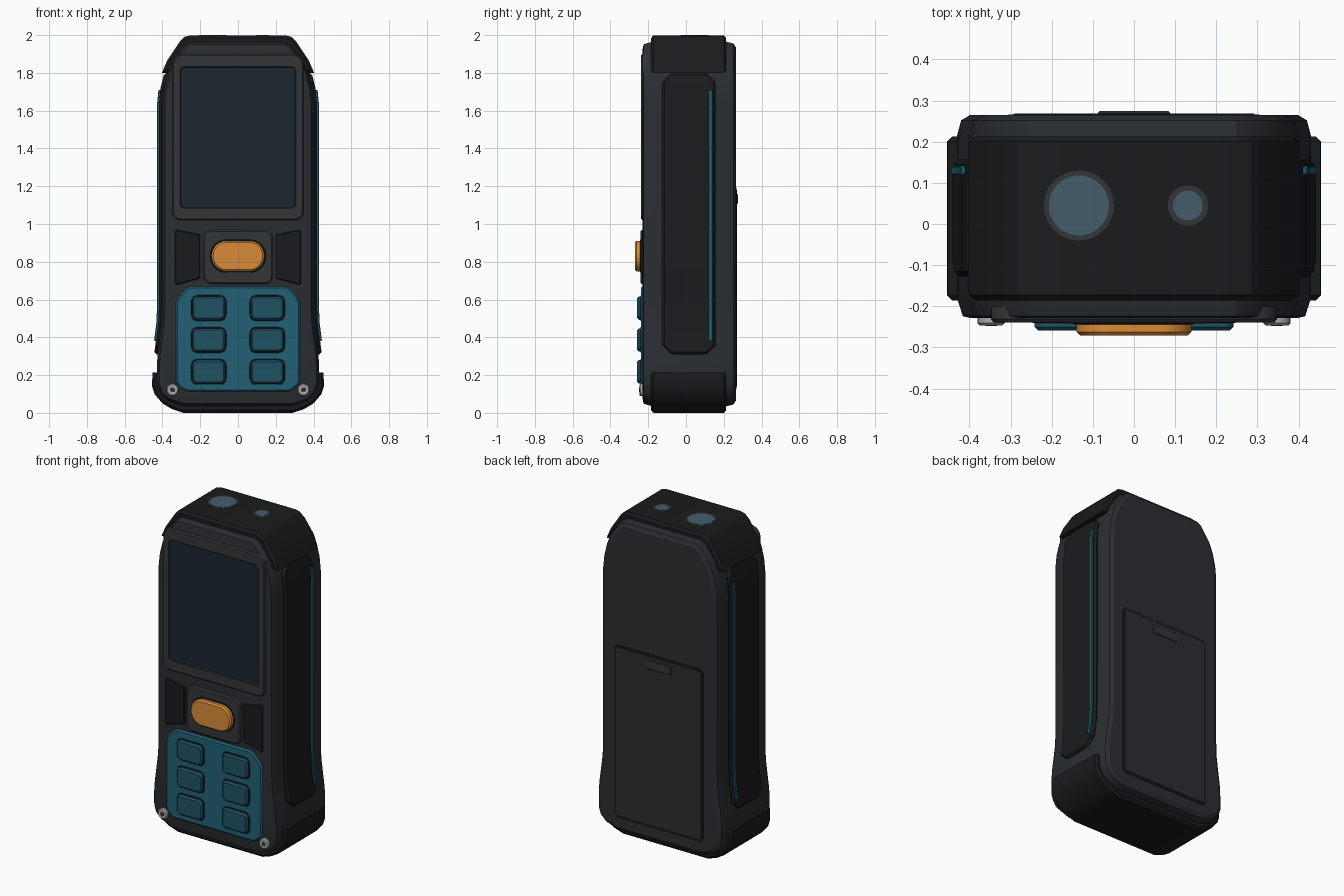
import bpy, bmesh
from math import sin, cos, pi
from mathutils import Vector

if "Cube" in bpy.data.objects:
    bpy.data.objects.remove(bpy.data.objects["Cube"])

# ---------- helpers ----------
def mat(name, *c):
    m = bpy.data.materials.new(name)
    m.diffuse_color = (*c, 1)
    m.use_nodes = True
    m.node_tree.nodes["Principled BSDF"].inputs["Base Color"].default_value = m.diffuse_color
    return m

BODY = mat("charcoal", 0.023, 0.027, 0.031)
RUBBER = mat("black_rubber", 0.010, 0.011, 0.012)
TRIM = mat("dark_grey", 0.034, 0.036, 0.038)
GLASS = mat("screen_glass", 0.012, 0.020, 0.028)
TEAL = mat("teal", 0.015, 0.12, 0.18)
KEY = mat("key_teal", 0.014, 0.085, 0.125)
ORANGE = mat("orange", 0.70, 0.26, 0.04)
LENS = mat("lens_blue", 0.06, 0.11, 0.15)
STEEL = mat("steel", 0.40, 0.40, 0.40)

def loft(name, loops, m):
    """Skin equal-length 3D loops and cap both ends."""
    bm = bmesh.new()
    rings = [[bm.verts.new(p) for p in lp] for lp in loops]
    n = len(rings[0])
    for a, b in zip(rings, rings[1:]):
        for i in range(n):
            j = (i + 1) % n
            bm.faces.new((a[i], a[j], b[j], b[i]))
    bm.faces.new(rings[0])
    bm.faces.new(rings[-1])
    bmesh.ops.recalc_face_normals(bm, faces=bm.faces)
    me = bpy.data.meshes.new(name)
    bm.to_mesh(me)
    bm.free()
    me.materials.append(m)
    ob = bpy.data.objects.new(name, me)
    bpy.context.collection.objects.link(ob)
    return ob

def inset(pts, d):
    """Mitred inward offset of a 2D outline."""
    n = len(pts)
    P = [Vector(p) for p in pts]
    area = sum(P[i - 1].x * P[i].y - P[i].x * P[i - 1].y for i in range(n))
    s = 1 if area > 0 else -1
    out = []
    for i in range(n):
        a = (P[i] - P[i - 1]).normalized()
        b = (P[(i + 1) % n] - P[i]).normalized()
        na, nb = Vector((-a.y, a.x)) * s, Vector((-b.y, b.x)) * s
        out.append(P[i] + (na + nb) * d / max(0.3, 1 + na.dot(nb)))
    return [(p.x, p.y) for p in out]

def at_y(pts, y):
    return [(x, y, z) for x, z in pts]

def plate(name, pts, y0, y1, m, bev=0.006):
    """Outline extruded along y from y0 to y1 with a chamfered face at y1."""
    s = 1 if y1 > y0 else -1
    return loft(name, [at_y(pts, y0), at_y(pts, y1 - s * bev), at_y(inset(pts, bev), y1)], m)

def rrect(cx, cz, hw, hh, r, r_top=None, seg=6):
    pts = []
    for k, (sx, sz) in enumerate(((1, 1), (-1, 1), (-1, -1), (1, -1))):
        q = r_top if r_top and sz > 0 else r
        for i in range(seg + 1):
            t = (k + i / seg) * pi / 2
            pts.append((cx + sx * (hw - q) + q * cos(t), cz + sz * (hh - q) + q * sin(t)))
    return pts

def circle(cx, cy, r, n=32):
    return [(cx + r * cos(2 * pi * i / n), cy + r * sin(2 * pi * i / n)) for i in range(n)]

def mirrored(half):
    return half + [(-x, z) for x, z in reversed(half)]

# ---------- main body ----------
side = [(0.25, 1.965), (0.285, 1.945), (0.35, 1.855), (0.372, 1.80), (0.392, 1.72), (0.40, 1.64),
        (0.40, 0.58), (0.404, 0.48), (0.414, 0.40), (0.426, 0.31), (0.43, 0.24),
        (0.43, 0.15), (0.415, 0.105), (0.375, 0.065), (0.29, 0.035)]
outline = mirrored(side)
loft("main_body", [at_y(inset(outline, d), y) for y, d in (
    (-0.229, 0.035), (-0.224, 0.014), (-0.18, 0), (0.215, 0), (0.252, 0.010), (0.265, 0.032))], BODY)

# ---------- end bumpers ----------
def bumper(name, half):
    p = mirrored(half)
    loft(name, [at_y(inset(p, d), y) for y, d in (
        (-0.186, 0.014), (-0.172, 0), (0.200, 0), (0.213, 0.014))], RUBBER)

bumper("top_bumper", [(0.255, 1.998), (0.285, 1.99), (0.305, 1.97), (0.375, 1.865), (0.403, 1.80)])
bumper("bottom_bumper", [(0.453, 0.215), (0.455, 0.14), (0.442, 0.10), (0.40, 0.05), (0.35, 0.02), (0.29, 0.0)])

# ---------- side grips and accent strips ----------
def body_x(z):
    for (x0, z0), (x1, z1) in zip(side, side[1:]):
        if z1 <= z <= z0:
            return x0 + (x1 - x0) * (z - z0) / (z1 - z0)

def side_pad(name, s, yc, hw, z0, z1, cut, lift, bev, m):
    zs = {z0, z0 + bev, z0 + cut, z1 - cut, z1 - bev, z1}
    zs |= {z for _, z in side if z0 < z < z1}
    loops = []
    for z in sorted(zs):
        e = min(z - z0, z1 - z)
        w = hw - max(0, cut - e)
        x = body_x(z) + lift - max(0, bev - e)
        sec = [(0.36, -w), (x - bev, -w), (x, bev - w), (x, w - bev), (x - bev, w), (0.36, w)]
        loops.append([(s * px, yc + py, z) for px, py in sec])
    loft(name, loops, m)

for s, tag in ((1, "right"), (-1, "left")):
    side_pad(f"{tag}_grip", s, 0.015, 0.142, 0.31, 1.80, 0.05, 0.018, 0.012, RUBBER)
    side_pad(f"{tag}_accent_strip", s, 0.130, 0.011, 0.38, 1.71, 0.004, 0.028, 0.003, TEAL)

# ---------- screen ----------
rim = rrect(0, 1.46, 0.348, 0.44, 0.045, 0.06)
opening = rrect(0, 1.458, 0.308, 0.375, 0.025)
loft("screen_bezel", [at_y(rim, -0.20), at_y(rim, -0.231), at_y(inset(rim, 0.007), -0.239),
                      at_y(opening, -0.239), at_y(inset(opening, 0.004), -0.234)], TRIM)
plate("screen", inset(opening, 0.004), -0.22, -0.2355, GLASS, 0.001)

# ---------- trigger button and flanking panels ----------
plate("trigger_surround", rrect(0, 0.825, 0.185, 0.143, 0.045), -0.20, -0.242, TRIM, 0.008)
plate("trigger_gap", rrect(0, 0.83, 0.148, 0.088, 0.087), -0.22, -0.244, RUBBER, 0.002)
plate("trigger_button", rrect(0, 0.83, 0.14, 0.081, 0.080, seg=10), -0.22, -0.271, ORANGE, 0.009)
for s, tag in ((1, "right"), (-1, "left")):
    plate(f"{tag}_front_panel", [(s * x, z) for x, z in (
        (0.20, 0.712), (0.325, 0.678), (0.333, 0.686), (0.333, 0.962), (0.325, 0.97), (0.20, 0.945))],
        -0.20, -0.236, RUBBER, 0.005)

# ---------- keypad ----------
plate("keypad_panel", mirrored([(0.245, 0.67), (0.27, 0.66), (0.318, 0.61), (0.329, 0.58),
                                (0.329, 0.165), (0.318, 0.145), (0.285, 0.118), (0.265, 0.113)]),
      -0.20, -0.239, TEAL, 0.009)
for r, z in enumerate((0.555, 0.386, 0.217)):
    for s, tag in ((-1, "left"), (1, "right")):
        plate(f"key_rim_{tag}_{r}", rrect(s * 0.155, z, 0.093, 0.068, 0.032), -0.22, -0.241, RUBBER, 0.002)
        plate(f"key_{tag}_{r}", rrect(s * 0.155, z, 0.087, 0.062, 0.028), -0.22, -0.259, KEY, 0.009)

# ---------- front screws ----------
for s, tag in ((-1, "left"), (1, "right")):
    plate(f"{tag}_screw", circle(s * 0.347, 0.122, 0.033, 24), -0.20, -0.247, STEEL, 0.006)
    plate(f"{tag}_screw_socket", circle(s * 0.347, 0.122, 0.014, 6), -0.22, -0.248, TRIM, 0.0005)

# ---------- top lenses ----------
for tag, x, r0, r1 in (("large", -0.134, 0.085, 0.073), ("small", 0.131, 0.049, 0.036)):
    for part, r, z, m in (("lens_ring", r0, 1.9990, TRIM), ("lens", r1, 2.0, LENS)):
        loft(f"{tag}_{part}", [[(a, b, h) for a, b in circle(x, 0.045, r, 48)] for h in (1.97, z)], m)

# ---------- battery door and latch on the back ----------
door = rrect(0, 0.66, 0.305, 0.535, 0.03)
plate("door_seam", door, 0.25, 0.2665, RUBBER, 0.001)
plate("battery_door", inset(door, 0.012), 0.25, 0.269, BODY, 0.003)
plate("door_latch", rrect(0, 1.132, 0.088, 0.028, 0.008), 0.25, 0.274, TRIM, 0.004)

# ---------- shading ----------
for ob in bpy.context.collection.objects:
    ob.select_set(True)
    bpy.context.view_layer.objects.active = ob
bpy.ops.object.shade_smooth_by_angle(angle=0.45)
